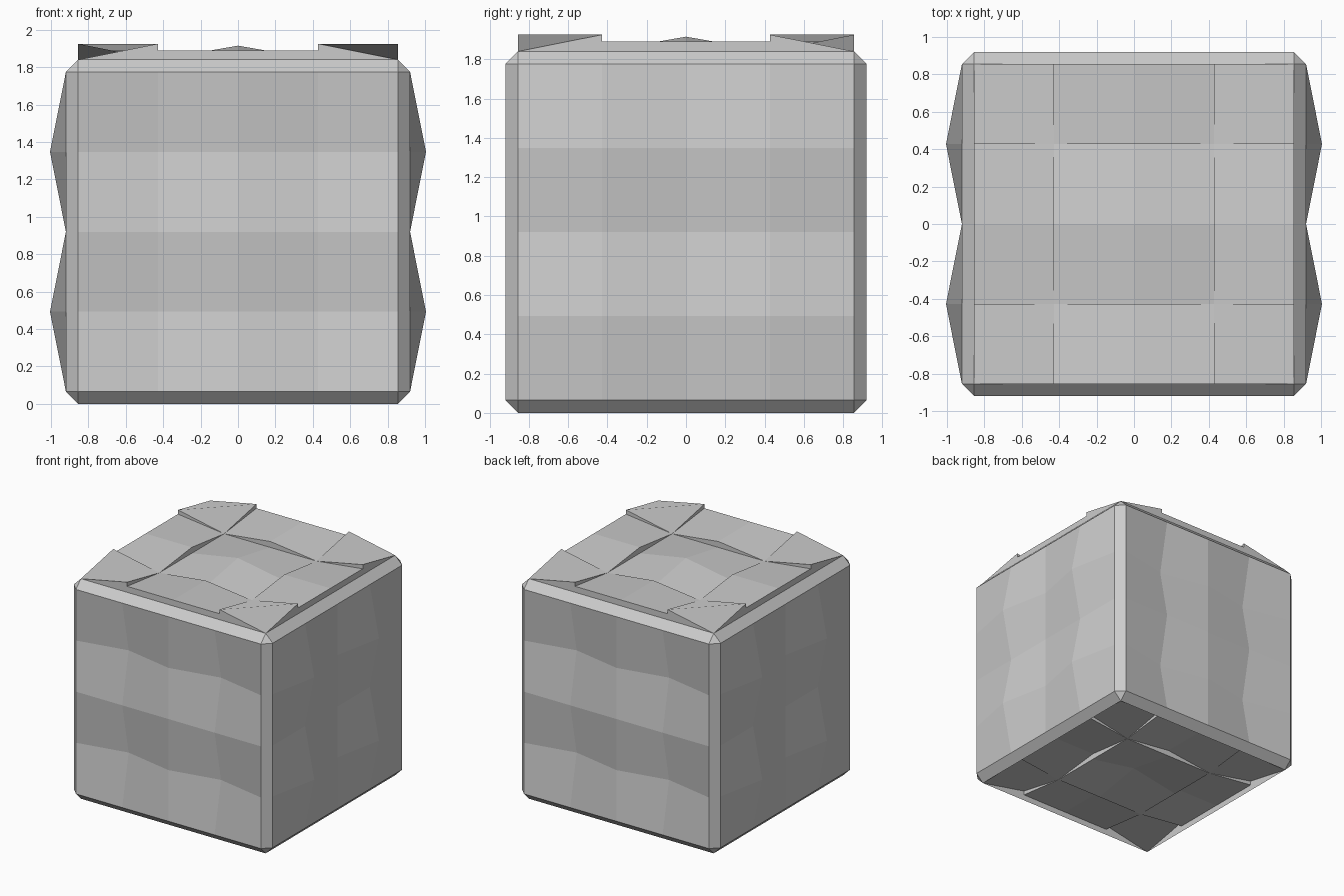
import bpy, bmesh
from mathutils import Vector

HALF, CHAMFER, BULGE = 0.92, 0.065, 0.085
STEP = (HALF - CHAMFER) / 2

if "Cube" in bpy.data.objects:
    bpy.data.objects.remove(bpy.data.objects["Cube"], do_unlink=True)

stone = bpy.data.materials.new("light_grey")
stone.use_nodes = True
stone.diffuse_color = (0.6, 0.6, 0.6, 1)
stone.node_tree.nodes["Principled BSDF"].inputs["Base Color"].default_value = (0.6, 0.6, 0.6, 1)


def finish(bm, name):
    bmesh.ops.remove_doubles(bm, verts=bm.verts, dist=0.0005)
    mesh = bpy.data.meshes.new(name)
    bm.to_mesh(mesh)
    bm.free()
    mesh.materials.append(stone)
    obj = bpy.data.objects.new(name, mesh)
    obj.location.z = HALF
    bpy.context.collection.objects.link(obj)


def quilted(cell, u, v):
    """Four shallow points on a continuous panel."""
    return BULGE if abs(u) == abs(v) == 1 else 0


def plated(cell, u, v):
    """Separate plates: corner flaps, edge slabs and a middle pyramid."""
    outer = [abs(c) > 1 for c in cell]
    if all(outer):
        return BULGE if abs(u) + abs(v) == 3 else 0
    if any(outer):
        return 0 if abs(u) == abs(v) == 1 else 0.05
    return 0.075 if u == v == 0 else 0


def panel(name, normal, up, height, sign):
    normal, up = Vector(normal), Vector(up)
    right = up.cross(normal)
    bm = bmesh.new()
    edges = {}

    def add(points):
        # Skip repeated points so tapering steps become triangles
        points = [p for k, p in enumerate(points) if (p - points[k - 1]).length > 0.0005]
        if len(points) > 2:
            bm.faces.new([bm.verts.new(p) for p in points])

    def place(u, v, h):
        return right * u * STEP + up * v * STEP + normal * (HALF + sign * h)

    for i in range(-2, 2):
        for j in range(-2, 2):
            cell = (i + 0.5, j + 0.5)
            ring = [(i, j), (i + 1, j), (i + 1, j + 1), (i, j + 1)]
            add([place(u, v, height(cell, u, v)) for u, v in ring])
            for k in range(4):
                a, b = ring[k], ring[(k + 1) % 4]
                edges.setdefault(frozenset((a, b)), []).append(
                    (a, b, height(cell, *a), height(cell, *b)))
    # Step walls between plates of different height
    for sides in edges.values():
        a, b, ha, hb = sides[0]
        la, lb = 0, 0
        if len(sides) == 2:
            lb, la = sides[1][2], sides[1][3]
        if ha + hb < la + lb:
            a, b, ha, hb, la, lb = b, a, lb, la, hb, ha
        add([place(*a, la), place(*b, lb), place(*b, hb), place(*a, ha)])
    finish(bm, name)


# Chamfered frame, left open for the six panels
frame = bmesh.new()
bmesh.ops.create_cube(frame, size=2 * HALF)
bmesh.ops.bevel(frame, geom=frame.edges[:], offset=CHAMFER, segments=1, affect='EDGES')
flat = [f for f in frame.faces if max(abs(c) for c in f.normal) > 0.99]
bmesh.ops.delete(frame, geom=flat, context='FACES')
finish(frame, "chamfered_frame")

# Sides bulge left and right, and sink in at front and back
for s, x_name, y_name in ((1, "left_panel", "back_panel"), (-1, "right_panel", "front_panel")):
    panel(x_name, (s, 0, 0), (0, 0, 1), quilted, 1)
    panel(y_name, (0, s, 0), (0, 0, 1), quilted, -1)
panel("top_plates", (0, 0, 1), (0, 1, 0), plated, 1)
panel("bottom_plates", (0, 0, -1), (0, 1, 0), plated, -1)
